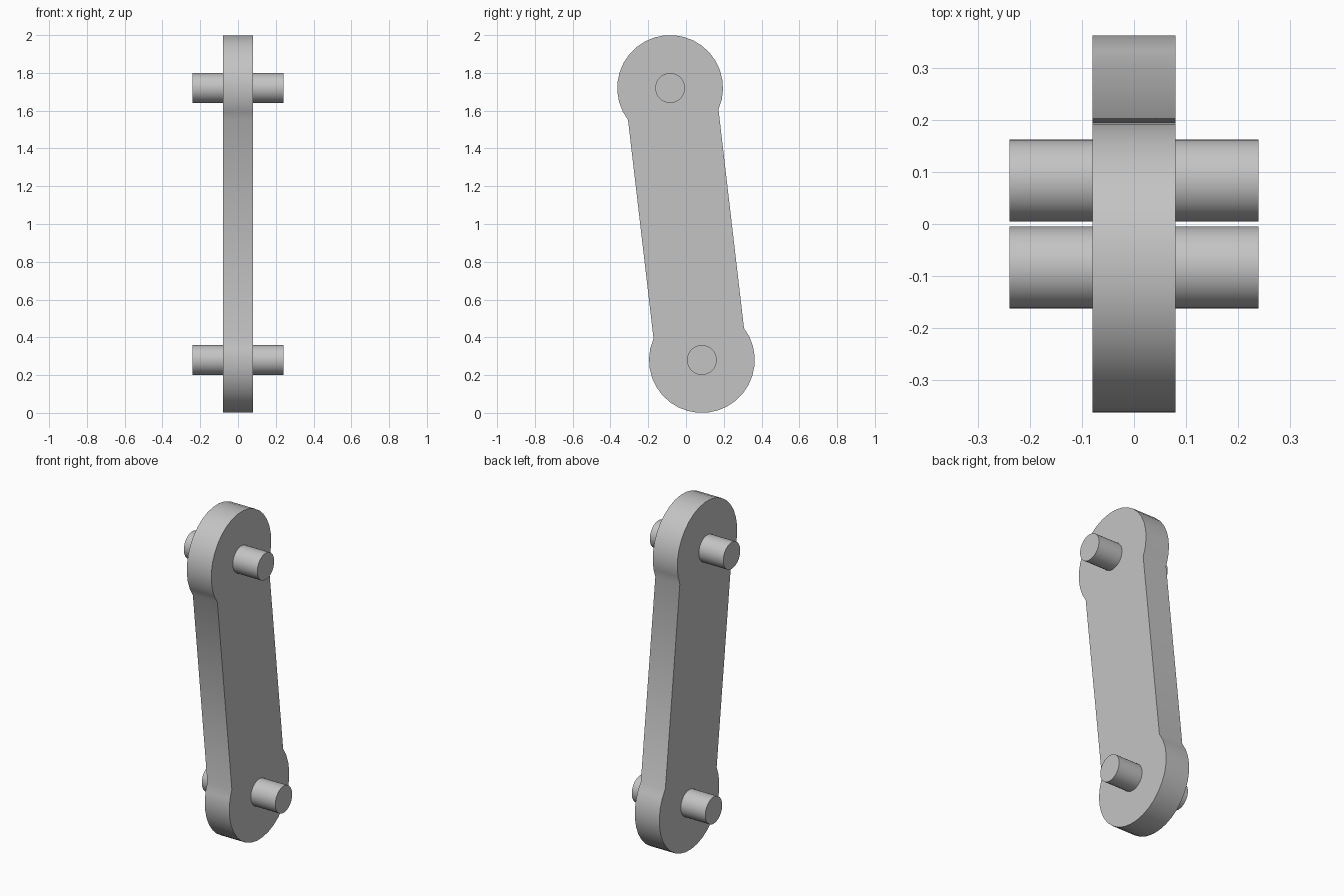
import bpy, bmesh, math
from mathutils import Vector

cube = bpy.data.objects.get("Cube")
if cube:
    bpy.data.objects.remove(cube, do_unlink=True)

# Single grey finish
grey = bpy.data.materials.new("plain grey")
grey.use_nodes = True
colour = (0.55, 0.55, 0.55, 1)
grey.diffuse_color = colour
grey.node_tree.nodes["Principled BSDF"].inputs["Base Color"].default_value = colour

PIVOT_Y, PIVOT_Z = 0.084, 0.28      # lower pivot; the upper one mirrors it
END_R, HALF_W = 0.28, 0.241         # round ends and bar half width
LINK_X, PIN_X, PIN_R = 0.08, 0.24, 0.079

lower = Vector((0, PIVOT_Y, PIVOT_Z))
upper = Vector((0, -PIVOT_Y, 2 - PIVOT_Z))


def arc(centre, radius, start, sweep, steps):
    return [centre + Vector((0, math.cos(start + sweep * i / steps),
                             math.sin(start + sweep * i / steps))) * radius
            for i in range(steps + 1)]


def extrude_outline(name, outline, half_x):
    """Solid made by extruding a y-z outline along x."""
    bm = bmesh.new()
    face = bm.faces.new([bm.verts.new(p - Vector((half_x, 0, 0))) for p in outline])
    result = bmesh.ops.extrude_face_region(bm, geom=[face], use_keep_orig=True)
    moved = [v for v in result["geom"] if isinstance(v, bmesh.types.BMVert)]
    bmesh.ops.translate(bm, vec=(2 * half_x, 0, 0), verts=moved)
    bmesh.ops.recalc_face_normals(bm, faces=bm.faces)
    mesh = bpy.data.meshes.new(name)
    bm.to_mesh(mesh)
    bm.free()
    mesh.materials.append(grey)
    obj = bpy.data.objects.new(name, mesh)
    bpy.context.collection.objects.link(obj)
    bpy.ops.object.select_all(action="DESELECT")
    obj.select_set(True)
    bpy.context.view_layer.objects.active = obj
    bpy.ops.object.shade_smooth_by_angle(angle=math.radians(40))
    return obj


# Link plate: straight bar with a wider round end at each pivot
axis = upper - lower
lean = math.atan2(axis.z, axis.y)
neck = math.asin(HALF_W / END_R)
sweep = 2 * (math.pi - neck)
outline = (arc(upper, END_R, lean - math.pi + neck, sweep, 22)
           + arc(lower, END_R, lean + neck, sweep, 22))
extrude_outline("link_plate", outline, LINK_X)

# Pins passing through both pivots
for name, centre in (("lower_pin", lower), ("upper_pin", upper)):
    extrude_outline(name, arc(centre, PIN_R, 0, math.tau, 32)[:-1], PIN_X)
